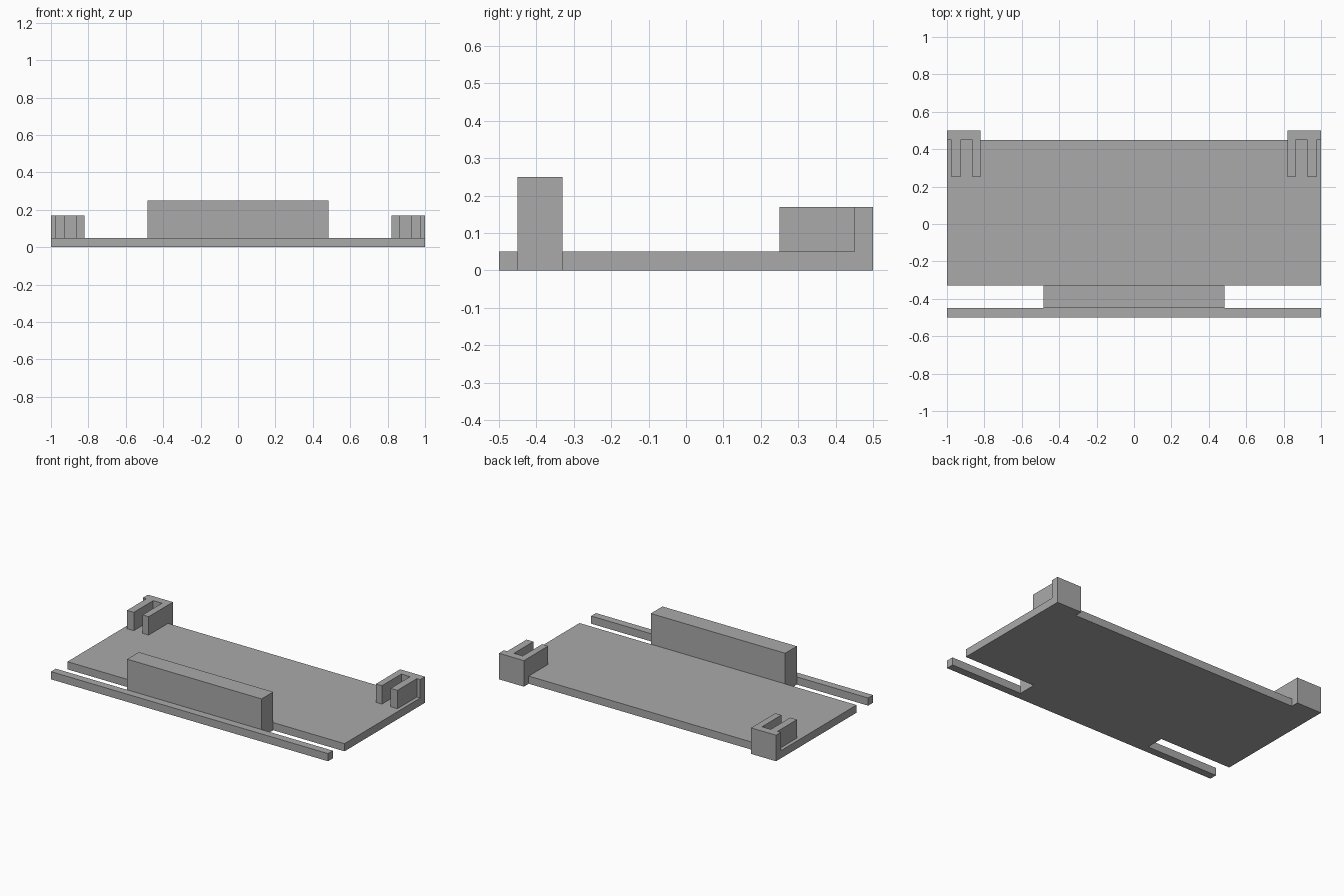
import bpy
import bmesh

cube = bpy.data.objects.get("Cube")
if cube:
    bpy.data.objects.remove(cube, do_unlink=True)

grey = bpy.data.materials.new("plain grey")
grey.use_nodes = True
grey.diffuse_color = (0.4, 0.4, 0.4, 1)
grey.node_tree.nodes["Principled BSDF"].inputs["Base Color"].default_value = (0.4, 0.4, 0.4, 1)


def extrude_outline(name, outline, bottom, top):
    """Solid made by raising a plan outline from bottom to top."""
    bm = bmesh.new()
    face = bm.faces.new([bm.verts.new((x, y, bottom)) for x, y in outline])
    raised = bmesh.ops.extrude_face_region(bm, geom=[face])["geom"]
    for v in raised:
        if isinstance(v, bmesh.types.BMVert):
            v.co.z = top
    bmesh.ops.recalc_face_normals(bm, faces=bm.faces)
    mesh = bpy.data.meshes.new(name)
    bm.to_mesh(mesh)
    bm.free()
    mesh.materials.append(grey)
    obj = bpy.data.objects.new(name, mesh)
    bpy.context.collection.objects.link(obj)
    return obj


def mirror(outline):
    return [(-x, y) for x, y in reversed(outline)]


# Shared plan positions
back, plate_back, plate_front, rail_back, front = 0.5, 0.45, -0.33, -0.45, -0.5
block_x, clip_x, base_top = 0.485, 0.82, 0.05

# Base: plate with rear tabs, joined to the front rail by a central bridge
half = [(1, front), (1, rail_back), (block_x, rail_back), (block_x, plate_front),
        (1, plate_front), (1, back), (clip_x, back), (clip_x, plate_back)]
extrude_outline("base_plate", half + mirror(half), 0, base_top)

# Upright block on the bridge
side = [(block_x, rail_back), (block_x, plate_front)]
extrude_outline("front_block", side + mirror(side), base_top, 0.25)

# Rear corner clips: back wall with two forward prongs
tip = 0.25
clip = [(clip_x, back), (clip_x, tip), (0.864, tip), (0.864, plate_back),
        (0.927, plate_back), (0.927, tip), (0.976, tip), (0.976, plate_back),
        (1, plate_back), (1, back)]
extrude_outline("left_clip", clip, base_top, 0.17)
extrude_outline("right_clip", mirror(clip), base_top, 0.17)
